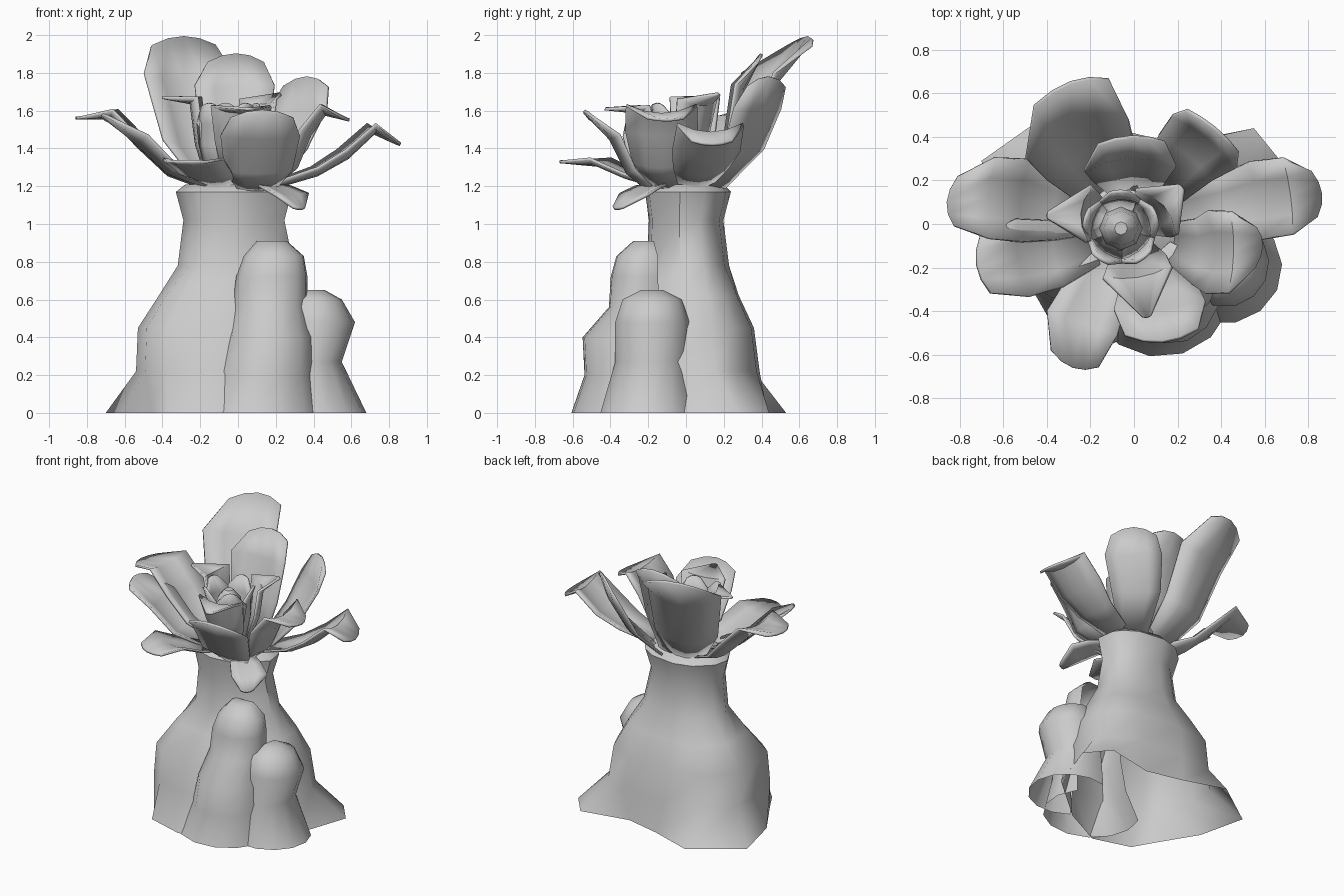
import bpy
import math
from mathutils import Vector

if "Cube" in bpy.data.objects:
    bpy.data.objects.remove(bpy.data.objects["Cube"])

grey = bpy.data.materials.new("plain_grey")
grey.use_nodes = True
COLOUR = (0.6, 0.6, 0.6, 1)
grey.diffuse_color = COLOUR
grey.node_tree.nodes["Principled BSDF"].inputs["Base Color"].default_value = COLOUR


def add_grid(name, rows, closed, cap=False, thickness=0):
    """Skin a list of equally long point rows."""
    n = len(rows[0])
    faces = []
    for i in range(len(rows) - 1):
        for j in range(n if closed else n - 1):
            k = (j + 1) % n
            faces.append((i * n + j, i * n + k, (i + 1) * n + k, (i + 1) * n + j))
    if cap:
        faces.append([(len(rows) - 1) * n + j for j in range(n)])
    mesh = bpy.data.meshes.new(name)
    mesh.from_pydata([p for row in rows for p in row], [], faces)
    mesh.materials.append(grey)
    obj = bpy.data.objects.new(name, mesh)
    bpy.context.collection.objects.link(obj)
    if thickness:
        mod = obj.modifiers.new("thickness", "SOLIDIFY")
        mod.thickness = thickness
        mod.offset = 0
    bpy.ops.object.select_all(action="DESELECT")
    obj.select_set(True)
    bpy.context.view_layer.objects.active = obj
    bpy.ops.object.shade_smooth_by_angle(angle=math.radians(50))


def ring_rows(rings, angles, power=2.0):
    """Rings are (z, centre x, centre y, radius x, radius y); a higher power is boxier."""
    rows = []
    for z, cx, cy, rx, ry in rings:
        row = []
        for a in angles:
            c, s = math.cos(a), math.sin(a)
            k = (abs(c) ** power + abs(s) ** power) ** (-1 / power)
            row.append((cx + rx * c * k, cy + ry * s * k, z))
        rows.append(row)
    return rows


def add_rock(name, rings, start, end, sides=9):
    """Boulder shell, open where it meets the trunk."""
    angles = [math.radians(start + (end - start) * i / sides) for i in range(sides + 1)]
    add_grid(name, ring_rows(rings, angles), False, cap=True)


def add_petal(name, path, width, cup=0.25, tip=0.68):
    """Cupped petal swept along a path, flattening out towards its tip."""
    pts = [Vector(p) for p in path]
    out = pts[-1] - pts[0]
    out.z = 0
    out.normalize()
    side = Vector((-out.y, out.x, 0))
    last = len(pts) - 1
    shape = [0.5, 0.85, 1, tip] if last == 3 else [0.5, 0.8, 1, 0.98, tip]
    rows = []
    for i, p in enumerate(pts):
        tangent = (pts[min(i + 1, last)] - pts[max(i - 1, 0)]).normalized()
        normal = tangent.cross(side).normalized()
        half = width / 2 * shape[i]
        bend = cup * half * (0.2 if i == last else 1.4)
        pull = 0.18 * width * tip if i == last else 0
        rows.append([p + side * half * s + normal * bend * s * s - tangent * pull * s * s
                     for s in (-1, -0.5, 0, 0.5, 1)])
    add_grid(name, rows, False, thickness=0.016)


# Flared trunk: ragged open foot, boxy body, round neck
foot = [(0.68, 0.28), (0.55, 0.44), (0.2, 0.37), (-0.06, 0.43), (-0.36, 0.53), (-0.7, 0.29),
        (-0.62, -0.05), (-0.45, -0.33), (-0.37, -0.47), (-0.1, -0.55), (0.2, -0.4), (0.55, -0.1)]
body = [(0.22, -0.02, -0.01, 0.52, 0.4), (0.45, -0.03, -0.01, 0.5, 0.37),
        (0.62, -0.02, 0.01, 0.4, 0.27)]
neck = [(0.78, -0.01, 0.01, 0.31, 0.22), (1.02, -0.02, 0, 0.27, 0.2),
        (1.17, -0.02, 0.01, 0.31, 0.23), (1.21, -0.02, 0.01, 0.26, 0.19)]
angles = [math.atan2(y, x) for x, y in foot]
add_grid("trunk", [[(x, y, 0) for x, y in foot]] + ring_rows(body, angles, 3.2) + ring_rows(neck, angles),
         True, cap=True)

# Boulders leaning on the trunk
add_rock("tall_rock", [(0, 0.12, -0.3, 0.33, 0.31), (0.2, 0.15, -0.29, 0.26, 0.25),
                       (0.4, 0.17, -0.29, 0.23, 0.26), (0.56, 0.17, -0.24, 0.2, 0.17),
                       (0.72, 0.18, -0.24, 0.19, 0.16), (0.83, 0.19, -0.23, 0.16, 0.14),
                       (0.91, 0.18, -0.21, 0.08, 0.07)], -205, 35)
add_rock("short_rock", [(0, 0.4, -0.2, 0.28, 0.26), (0.27, 0.36, -0.18, 0.19, 0.2),
                        (0.48, 0.42, -0.18, 0.2, 0.2), (0.6, 0.41, -0.18, 0.14, 0.16),
                        (0.65, 0.4, -0.18, 0.06, 0.06)], -130, 110)

# Outer petals
add_petal("back_tall_petal", [(-0.11, 0.15, 1.18), (-0.22, 0.34, 1.4), (-0.29, 0.47, 1.75), (-0.29, 0.65, 1.99)], 0.5, 0.3, 0.72)
add_petal("back_petal", [(0, 0.16, 1.18), (-0.02, 0.26, 1.45), (-0.02, 0.31, 1.72), (-0.01, 0.4, 1.9)], 0.42, 0.2, 0.72)
add_petal("back_left_petal", [(0.13, 0.15, 1.18), (0.25, 0.32, 1.38), (0.34, 0.4, 1.6), (0.37, 0.44, 1.78)], 0.38, 0.12, 0.8)
add_petal("left_petal", [(0.18, 0.05, 1.19), (0.42, 0.08, 1.26), (0.58, 0.11, 1.35), (0.72, 0.13, 1.48), (0.86, 0.14, 1.42)], 0.36, 0.2, 0.6)
add_petal("front_left_petal", [(0.18, -0.09, 1.19), (0.31, -0.13, 1.3), (0.38, -0.13, 1.47), (0.46, -0.13, 1.58), (0.59, -0.1, 1.55)], 0.38, 0.2, 0.5)
add_petal("front_petal", [(0.1, -0.2, 1.18), (0.11, -0.31, 1.27), (0.12, -0.4, 1.45), (0.13, -0.54, 1.6)], 0.42, 0.12, 0.8)
add_petal("front_low_petal", [(-0.1, -0.15, 1.2), (-0.17, -0.3, 1.24), (-0.24, -0.46, 1.31), (-0.28, -0.66, 1.33)], 0.34, 0.15, 0.68)
add_petal("front_right_petal", [(-0.18, -0.1, 1.2), (-0.37, -0.14, 1.27), (-0.54, -0.16, 1.43), (-0.72, -0.19, 1.58)], 0.36, 0.2, 0.75)
add_petal("right_petal", [(-0.18, 0.05, 1.19), (-0.37, 0.08, 1.26), (-0.53, 0.11, 1.41), (-0.67, 0.12, 1.56), (-0.86, 0.1, 1.56)], 0.38, 0.18, 0.6)
add_petal("drooping_leaf", [(0.12, -0.12, 1.21), (0.2, -0.2, 1.19), (0.28, -0.27, 1.15), (0.33, -0.37, 1.08)], 0.24, 0.05, 0.35)

# Inner petals with curled tips
add_petal("inner_right_petal", [(-0.15, 0.02, 1.2), (-0.22, 0.04, 1.42), (-0.25, 0.05, 1.64), (-0.4, 0.04, 1.67)], 0.26, 0.3, 0.12)
add_petal("inner_left_petal", [(0.06, 0.02, 1.22), (0.13, 0.06, 1.45), (0.14, 0.09, 1.63), (0.22, 0.17, 1.69)], 0.28, 0.3, 0.12)
add_petal("inner_front_petal", [(0.01, -0.12, 1.22), (0.02, -0.2, 1.42), (0.02, -0.25, 1.59), (0.06, -0.43, 1.61)], 0.32, 0.2, 0.12)

# Upright petals wrapped around the bud
CX, CY = -0.06, -0.02
for i in range(5):
    a = math.radians(72 * i + 20)
    path = [(CX + r * math.cos(a), CY + r * math.sin(a), z)
            for r, z in ((0.1, 1.22), (0.14, 1.42), (0.14, 1.53), (0.17, 1.64))]
    add_petal("bud_petal_%d" % (i + 1), path, 0.22, 0.2, 0.4)
bud_angles = [math.radians(45 * i) for i in range(8)]
add_grid("bud", ring_rows([(1.3, CX, CY, 0.08, 0.08), (1.42, CX, CY, 0.1, 0.1),
                           (1.54, CX, CY, 0.08, 0.08), (1.6, CX, CY, 0.03, 0.03)], bud_angles), True, cap=True)
